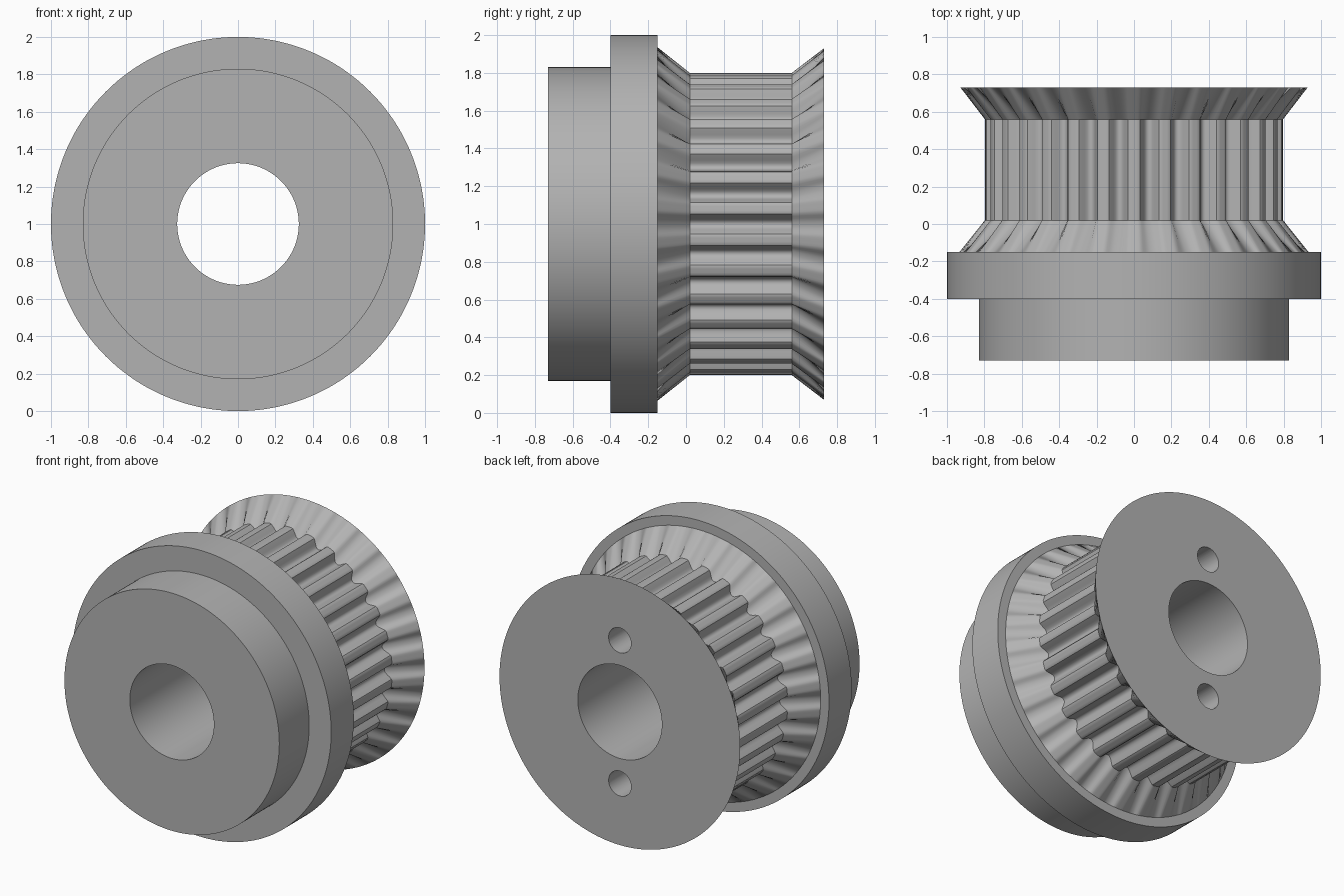
import bpy, bmesh, math
from mathutils import Matrix

old = bpy.data.objects.get("Cube")
if old:
    bpy.data.objects.remove(old, do_unlink=True)

TEETH, STEPS = 30, 16          # groove count, samples per pitch
AXIS_Z, BORE = 1.0, 0.325
TIP, DEPTH, HALF = 0.80, 0.062, 0.72   # tooth radius, groove depth, groove share of pitch

metal = bpy.data.materials.new("grey_metal")
metal.use_nodes = True
grey = (0.45, 0.45, 0.45, 1)
metal.diffuse_color = grey
metal.node_tree.nodes["Principled BSDF"].inputs["Base Color"].default_value = grey


def groove_radius(i):
    """Radius of the toothed outline: rounded grooves between flat tips."""
    u = abs((i + STEPS / 2) % STEPS - STEPS / 2) / (STEPS / 2) / HALF
    if u >= 1:
        return TIP
    return TIP - DEPTH * (1 + math.cos(math.pi * u ** 1.3)) / 2


def lathe(name, profile, closed=False):
    """Loft rings (radius, y) around the y axis; radius None is the toothed outline."""
    bm = bmesh.new()
    n = TEETH * STEPS
    rings = []
    for radius, y in profile:
        ring = []
        for i in range(n):
            a = math.tau * i / n
            r = groove_radius(i) if radius is None else radius
            ring.append(bm.verts.new((r * math.cos(a), y, AXIS_Z + r * math.sin(a))))
        rings.append(ring)
    pairs = list(zip(rings, rings[1:]))
    if closed:
        pairs.append((rings[-1], rings[0]))
    for a, b in pairs:
        for i in range(n):
            j = (i + 1) % n
            bm.faces.new((a[i], b[i], b[j], a[j]))
    mesh = bpy.data.meshes.new(name)
    bm.to_mesh(mesh)
    bm.free()
    mesh.materials.append(metal)
    obj = bpy.data.objects.new(name, mesh)
    bpy.context.collection.objects.link(obj)
    return obj


def smooth(obj):
    bpy.ops.object.select_all(action="DESELECT")
    obj.select_set(True)
    bpy.context.view_layer.objects.active = obj
    bpy.ops.object.shade_smooth_by_angle(angle=math.radians(30))


# Hub and collar, open where they meet the next part
hub = lathe("hub", [(BORE, -0.4), (BORE, -0.73), (0.83, -0.73), (0.83, -0.4)])
collar = lathe("collar", [(0.83, -0.4), (1.0, -0.4), (1.0, -0.15), (0.935, -0.15)])
collar_bore = lathe("collar_bore", [(BORE, -0.15), (BORE, -0.4)])

# Toothed barrel with fluted flanges fading into round rims
barrel = lathe("toothed_barrel", [(BORE, -0.15), (0.935, -0.15), (None, 0.02),
                                  (None, 0.56), (0.93, 0.73), (BORE, 0.73)], closed=True)

# Two blind pin holes in the rear face
bm = bmesh.new()
for side in (1, -1):
    place = Matrix.Translation((0, 0.63, AXIS_Z + side * 0.5)) @ Matrix.Rotation(math.pi / 2, 4, "X")
    bmesh.ops.create_cone(bm, cap_ends=True, segments=48, radius1=0.087, radius2=0.087,
                          depth=0.6, matrix=place)
mesh = bpy.data.meshes.new("pin_hole_cutter")
bm.to_mesh(mesh)
bm.free()
mesh.materials.append(metal)
cutter = bpy.data.objects.new("pin_hole_cutter", mesh)
cutter.hide_render = True
bpy.context.collection.objects.link(cutter)
cut = barrel.modifiers.new("pin_holes", "BOOLEAN")
cut.operation, cut.solver, cut.object = "DIFFERENCE", "EXACT", cutter
bpy.context.view_layer.objects.active = barrel
bpy.ops.object.modifier_apply(modifier=cut.name)
bpy.data.objects.remove(cutter, do_unlink=True)

# Drop the hidden joint face
bm = bmesh.new()
bm.from_mesh(barrel.data)
hidden = [f for f in bm.faces if all(v.co.y < -0.149 for v in f.verts)]
bmesh.ops.delete(bm, geom=hidden, context="FACES")
bm.to_mesh(barrel.data)
bm.free()

for part in (hub, collar, collar_bore, barrel):
    smooth(part)
